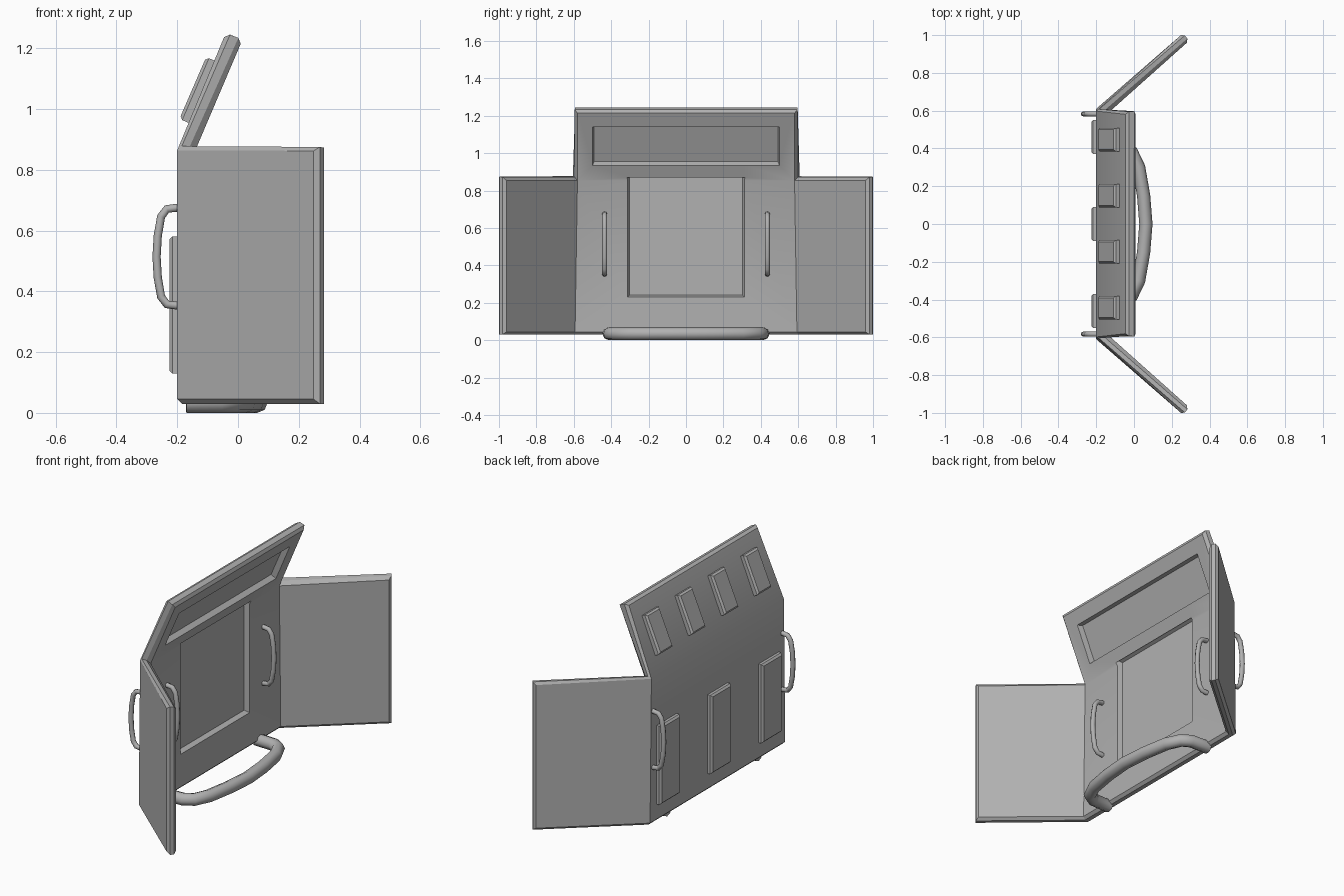
import bpy, bmesh, math
from mathutils import Matrix, Vector

if "Cube" in bpy.data.objects:
    bpy.data.objects.remove(bpy.data.objects["Cube"])

TILT = math.atan2(0.16, 0.37)      # lean of the upper panel
FOLD_Z, BACK_X = 0.88, -0.2
GREY = bpy.data.materials.new("dark_grey")
GREY.diffuse_color = (0.44, 0.44, 0.44, 1)
GREY.use_nodes = True
GREY.node_tree.nodes["Principled BSDF"].inputs["Base Color"].default_value = GREY.diffuse_color


def finish(obj, angle):
    obj.data.materials.clear()
    obj.data.materials.append(GREY)
    bpy.ops.object.select_all(action='DESELECT')
    obj.select_set(True)
    bpy.context.view_layer.objects.active = obj
    bpy.ops.object.shade_smooth_by_angle(angle=math.radians(angle))


def add_object(name, bm):
    bmesh.ops.recalc_face_normals(bm, faces=bm.faces[:])
    mesh = bpy.data.meshes.new(name)
    bm.to_mesh(mesh)
    bm.free()
    mesh.materials.append(GREY)
    obj = bpy.data.objects.new(name, mesh)
    bpy.context.collection.objects.link(obj)
    return obj


def block(name, y, z, w, h, d0, d1, tilt=0.0, inset=0.0, bevel=0.0):
    """Box on the rear surface at height z; its -x face is inset or bevelled."""
    bm = bmesh.new()
    bmesh.ops.create_cube(bm, size=1)
    for v in bm.verts:
        k = inset if v.co.x < 0 else 0
        v.co = Vector((d0 if v.co.x < 0 else d1,
                       v.co.y * (w - 2 * k), v.co.z * (h - 2 * k)))
    if bevel:
        edges = [e for e in bm.edges if all(v.co.x == min(u.co.x for u in bm.verts)
                                            for v in e.verts)]
        bmesh.ops.bevel(bm, geom=edges, offset=bevel, segments=1, affect='EDGES')
    x = BACK_X + (math.tan(tilt) * (z - FOLD_Z) if tilt else 0)
    bm.transform(Matrix.Translation((x, y, z)) @ Matrix.Rotation(tilt, 4, 'Y'))
    return add_object(name, bm)


def tube(name, half, r):
    """Round bar along a half path that is mirrored about its last point."""
    mid = half[-1]
    ax = 2 if abs(half[0][2] - mid[2]) > 0.01 else 1
    far = [tuple(2 * mid[i] - p[i] if i == ax else p[i] for i in range(3))
           for p in reversed(half[:-1])]
    pts = half + far
    cu = bpy.data.curves.new(name, 'CURVE')
    cu.dimensions = '3D'
    cu.bevel_depth, cu.bevel_resolution, cu.use_fill_caps = r, 2, True
    sp = cu.splines.new('POLY')
    sp.points.add(len(pts) - 1)
    for p, c in zip(sp.points, pts):
        p.co = (*c, 1)
    obj = bpy.data.objects.new(name, cu)
    bpy.context.collection.objects.link(obj)
    bpy.ops.object.select_all(action='DESELECT')
    obj.select_set(True)
    bpy.context.view_layer.objects.active = obj
    bpy.ops.object.convert(target='MESH')
    finish(bpy.context.view_layer.objects.active, 50)


# Folded shell: centre panel, two wings and leaning upper panel
outer = {'B': (-.2, .61, .03), 'T': (-.2, .61, .88), 'w': (.26, 1.01, .03),
         'W': (.26, 1.01, .877), 'P': (-.04, .595, 1.25)}
inner = {'B': (-.145, .593, .03), 'T': (-.145, .593, .869), 'w': (.292, .97, .03),
         'W': (.292, .97, .87), 'P': (.015, .595, 1.228)}
bm = bmesh.new()
V = {}
for layer, table in enumerate((outer, inner)):
    for key, (x, y, z) in table.items():
        for s in (-1, 1):
            V[layer, key, s] = bm.verts.new((x, s * y, z))
for n in (0, 1):
    for quad in ((('B', -1), ('B', 1), ('T', 1), ('T', -1)),
                 (('T', -1), ('T', 1), ('P', 1), ('P', -1)),
                 (('B', 1), ('w', 1), ('W', 1), ('T', 1)),
                 (('B', -1), ('w', -1), ('W', -1), ('T', -1))):
        bm.faces.new([V[n, k, s] for k, s in quad])
rim = [(k, 1) for k in 'BwWTP'] + [(k, -1) for k in 'PTWwB']
soft = []
for a, b in zip(rim, rim[1:] + rim[:1]):
    bm.faces.new([V[0, *a], V[0, *b], V[1, *b], V[1, *a]])
    soft += [bm.edges.get((V[n, *a], V[n, *b])) for n in (0, 1)]
bmesh.ops.recalc_face_normals(bm, faces=bm.faces[:])
bmesh.ops.bevel(bm, geom=soft, offset=0.015, segments=1, affect='EDGES',
                clamp_overlap=True)
shell = add_object("folded_shield", bm)

# Shallow window recesses on the inner side
cutters = [block("window_cutter", 0, .559, .63, .661, .028, .062, inset=.014),
           block("upper_window_cutter", 0, 1.062, 1.01, .235, .03, .08, TILT, .014)]
bpy.context.view_layer.objects.active = shell
for c in cutters:
    c.hide_render = True
    m = shell.modifiers.new("recess", 'BOOLEAN')
    m.operation, m.solver, m.object = 'DIFFERENCE', 'EXACT', c
    bpy.ops.object.modifier_apply(modifier=m.name)
    bpy.data.objects.remove(c)
finish(shell, 30)

# Raised pads on the rear
for i, y in enumerate((-.46, 0, .46)):
    block(f"rear_pad_{i}", y, .355, .18, .45, -.026, .005, bevel=.01)
for i, y in enumerate((-.443, -.147, .15, .447)):
    block(f"upper_pad_{i}", y, 1.058, .125, .222, -.028, .005, TILT, bevel=.01)

# Grab handles: rear pair and inner pair
profile = [(-.01, .352), (.034, .357), (.053, .382), (.064, .445), (.068, .514)]
for s, side in ((-1, "right"), (1, "left")):
    tube(f"rear_handle_{side}", [(BACK_X - d, s * .583, z) for d, z in profile], .0135)
    tube(f"inner_handle_{side}", [(-.145 + d, s * .435, z) for d, z in profile], .0135)

# Large floor loop under the shield
tube("floor_loop", [(-.17, .412, .035), (-.06, .408, .035), (-.012, .38, .035),
                    (.025, .3, .035), (.051, .15, .035), (.063, 0, .035)], .035)
